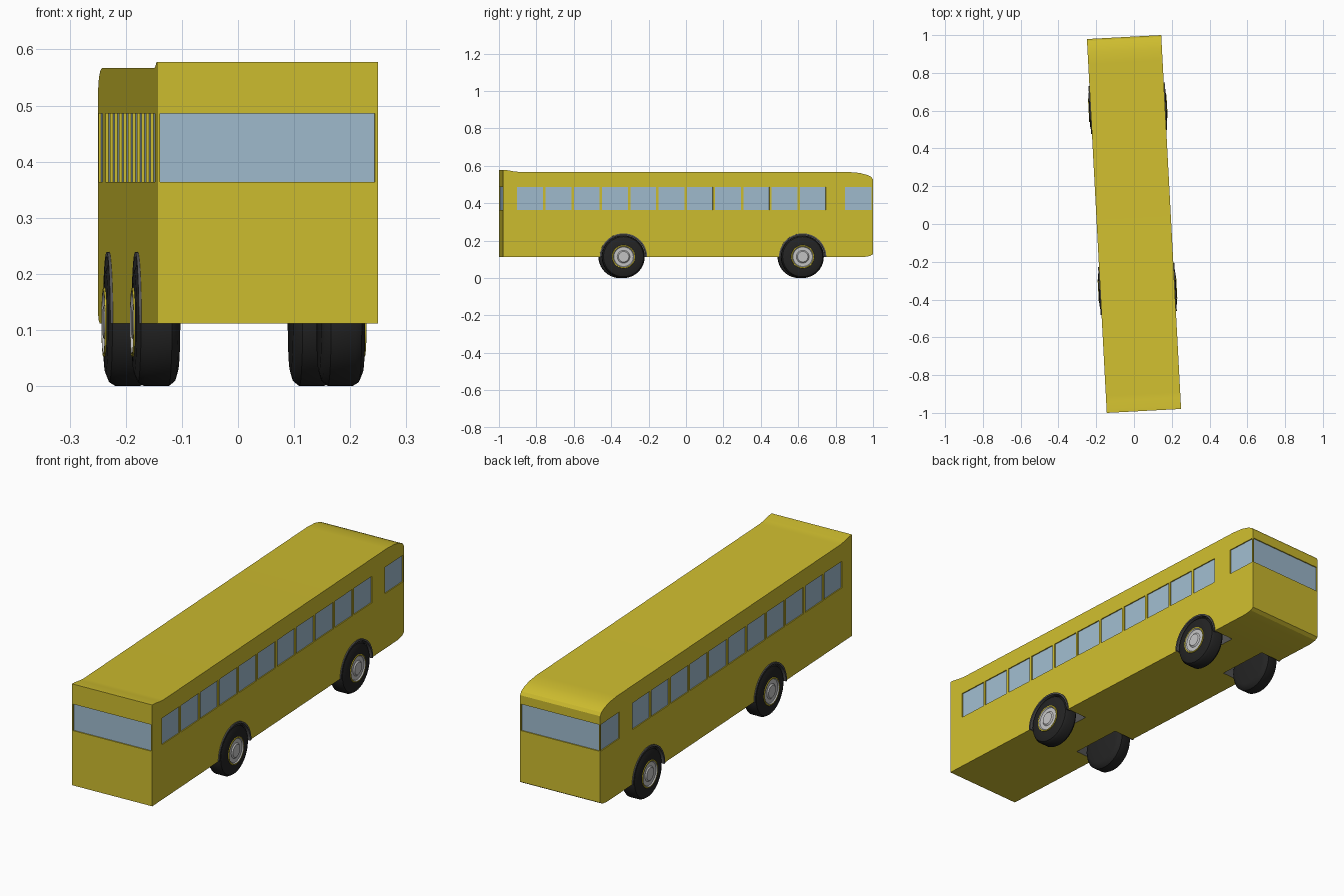
import bpy, bmesh, math
from mathutils import Matrix, Vector

if "Cube" in bpy.data.objects:
    bpy.data.objects.remove(bpy.data.objects["Cube"])

TURN = math.radians(3.04)      # the whole bus stands slightly turned
W, L = 0.197, 0.991            # half width, half length
AXLES = (-0.345, 0.614)


def material(name, rgb):
    m = bpy.data.materials.new(name)
    m.diffuse_color = (*rgb, 1)
    m.use_nodes = True
    m.node_tree.nodes["Principled BSDF"].inputs["Base Color"].default_value = m.diffuse_color
    return m


YELLOW = material("yellow paint", (0.62, 0.51, 0.028))
LINING = material("dark grey lining", (0.09, 0.09, 0.09))
GLASS = material("pale blue glass", (0.35, 0.50, 0.62))
RUBBER = material("black rubber", (0.017, 0.017, 0.017))
HUB = material("light grey metal", (0.55, 0.55, 0.55))


def make_object(name, bm, mats, smooth=True):
    bmesh.ops.recalc_face_normals(bm, faces=bm.faces[:])
    me = bpy.data.meshes.new(name)
    bm.to_mesh(me)
    bm.free()
    for m in mats:
        me.materials.append(m)
    ob = bpy.data.objects.new(name, me)
    bpy.context.collection.objects.link(ob)
    ob.rotation_euler.z = TURN
    bpy.ops.object.select_all(action='DESELECT')
    ob.select_set(True)
    bpy.context.view_layer.objects.active = ob
    if smooth:
        bpy.ops.object.shade_smooth_by_angle(angle=math.radians(35))
    return ob


# Body: side profile (y, z) extruded across the width
profile = [(-L, 0.112), (0.94, 0.112), (0.975, 0.118), (L, 0.128),
           (L, 0.526), (0.982, 0.540), (0.96, 0.551), (0.92, 0.562), (0.86, 0.567),
           (-0.90, 0.567), (-0.93, 0.570), (-0.97, 0.577), (-L, 0.578)]
bm = bmesh.new()
face = bm.faces.new([bm.verts.new((-W, y, z)) for y, z in profile])
ext = bmesh.ops.extrude_face_region(bm, geom=[face])
bmesh.ops.translate(bm, vec=(2 * W, 0, 0),
                    verts=[g for g in ext["geom"] if isinstance(g, bmesh.types.BMVert)])
body = make_object("bus_body", bm, (YELLOW, LINING, GLASS), smooth=False)

# Cutter: window recesses with glass floors, and wheel wells
bm = bmesh.new()


def cut_box(lo, hi, inward):
    lo, hi = Vector(lo), Vector(hi)
    mat = Matrix.Translation((lo + hi) / 2) @ Matrix.Diagonal((*(hi - lo), 1))
    verts = bmesh.ops.create_cube(bm, size=1, matrix=mat)["verts"]
    mid = (lo + hi) / 2
    for f in {f for v in verts for f in v.link_faces}:
        out = (f.calc_center_median() - mid).normalized()
        f.material_index = 2 if out.dot(Vector(inward)) > 0.9 else 0


Z0, Z1, DEEP = 0.364, 0.486, 0.005
side_windows = [(-0.914 + i * 0.1513, -0.914 + i * 0.1513 + 0.139) for i in range(11)]
side_windows.append((0.84, 0.984))
for s in (-1, 1):
    xs = sorted((s * (W - DEEP), s * (W + 0.02)))
    for y0, y1 in side_windows:
        cut_box((xs[0], y0, Z0), (xs[1], y1, Z1), (-s, 0, 0))
    ys = sorted((s * (L - DEEP), s * (L + 0.02)))
    cut_box((-0.1915, ys[0], Z0), (0.1915, ys[1], Z1), (0, -s, 0))
    for y in AXLES:
        mat = Matrix.Translation((s * 0.165, y, 0.112)) @ Matrix.Rotation(math.pi / 2, 4, 'Y')
        vs = bmesh.ops.create_cone(bm, cap_ends=True, segments=48, radius1=0.125,
                                   radius2=0.125, depth=0.15, matrix=mat)["verts"]
        for f in {f for v in vs for f in v.link_faces}:
            f.material_index = 1
cutter = make_object("body_cutter", bm, (YELLOW, LINING, GLASS), smooth=False)
cutter.hide_render = True

bpy.ops.object.select_all(action='DESELECT')
bpy.context.view_layer.objects.active = body
body.select_set(True)
mod = body.modifiers.new("cut", 'BOOLEAN')
mod.operation, mod.solver, mod.object = 'DIFFERENCE', 'EXACT', cutter
mod.material_mode = 'INDEX'
bpy.ops.object.modifier_apply(modifier=mod.name)
bpy.data.objects.remove(cutter)
bpy.ops.object.shade_smooth_by_angle(angle=math.radians(20))

# Wheels: lathed section (x from bus centre, radius, material of the following band)
section = [(0.126, 0.0, 0), (0.126, 0.088, 0), (0.131, 0.105, 0), (0.142, 0.114, 0),
           (0.186, 0.114, 0), (0.197, 0.107, 0), (0.204, 0.090, 0), (0.205, 0.062, 1),
           (0.208, 0.061, 1), (0.208, 0.056, 2), (0.203, 0.052, 2), (0.203, 0.034, 2),
           (0.208, 0.028, 2), (0.208, 0.0, 2)]


def wheel(name, s, y, n=40):
    bm = bmesh.new()
    rings = []
    for x, r, _ in section:
        count = n if r > 0 else 1
        rings.append([bm.verts.new((s * x, y + r * math.cos(2 * math.pi * i / n),
                                    0.114 + r * math.sin(2 * math.pi * i / n)))
                      for i in range(count)])
    for (a, b), (_, _, m) in zip(zip(rings, rings[1:]), section):
        for i in range(n):
            j = (i + 1) % n
            loop = [a[i % len(a)], a[j % len(a)], b[j % len(b)], b[i % len(b)]]
            bm.faces.new(list(dict.fromkeys(loop))).material_index = m
    make_object(name, bm, (RUBBER, YELLOW, HUB))


# Arch trim: half ring lip around each wheel well
def arch(name, s, y, n=24):
    bm = bmesh.new()
    cross = [(0.185, 0.119), (0.202, 0.119), (0.202, 0.127), (0.185, 0.127)]
    rings = []
    for i in range(n + 1):
        a = math.pi * i / n
        rings.append([bm.verts.new((s * x, y + r * math.cos(a), 0.112 + r * math.sin(a)))
                      for x, r in cross])
    for a, b in zip(rings, rings[1:]):
        for k in range(4):
            bm.faces.new((a[k], a[(k + 1) % 4], b[(k + 1) % 4], b[k]))
    bm.faces.new(rings[0])
    bm.faces.new(rings[-1])
    make_object(name, bm, (LINING,))


for s, side in ((-1, "left"), (1, "right")):
    for y, end in zip(AXLES, ("front", "rear")):
        wheel(f"{end}_{side}_wheel", s, y)
        arch(f"{end}_{side}_wheel_arch", s, y)
